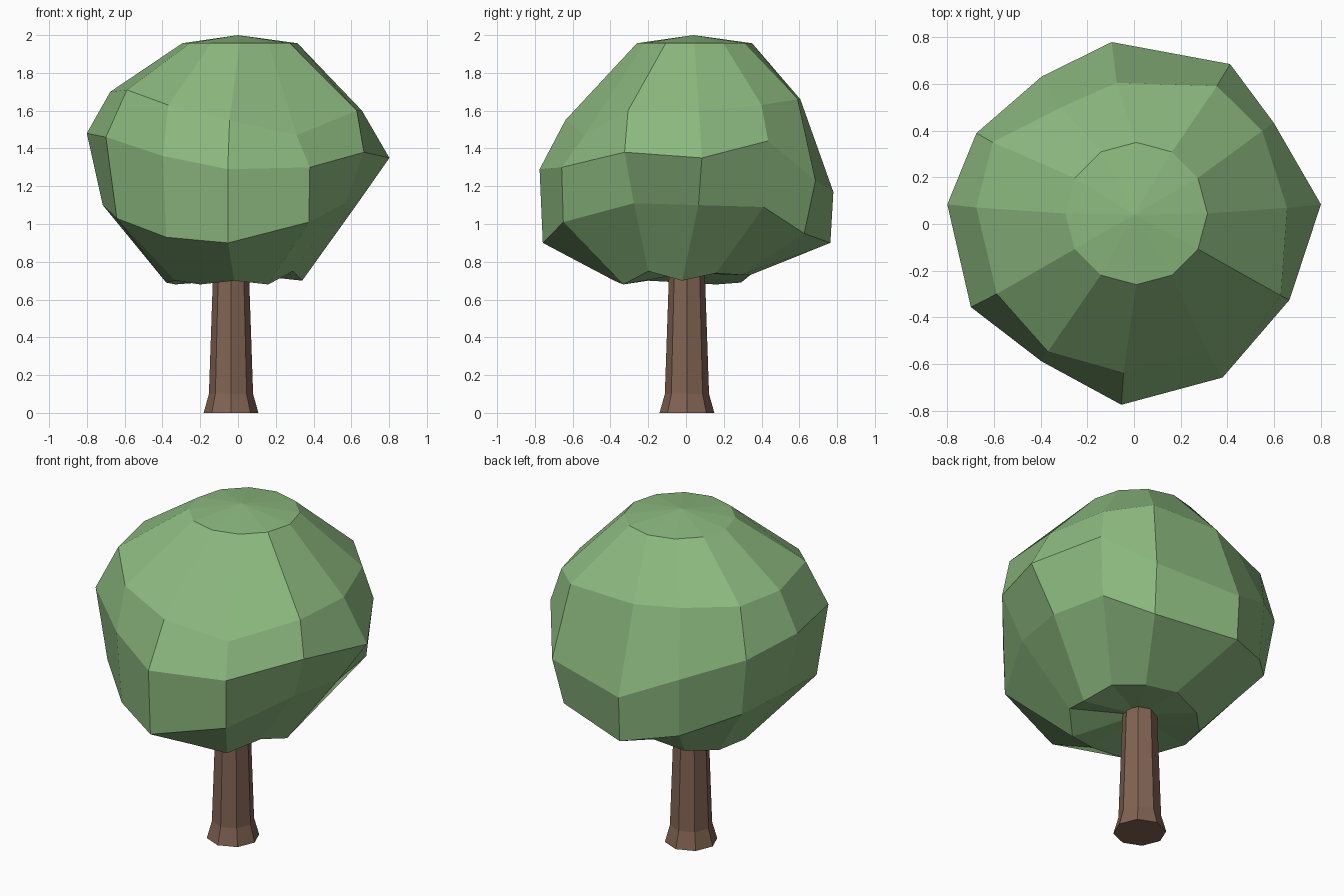
import bpy
import bmesh
from math import cos, sin, radians
from mathutils import Vector

default_cube = bpy.data.objects.get("Cube")
if default_cube:
    bpy.data.objects.remove(default_cube, do_unlink=True)


def make_material(name, colour):
    material = bpy.data.materials.new(name)
    material.use_nodes = True
    material.diffuse_color = (*colour, 1)
    shader = material.node_tree.nodes["Principled BSDF"]
    shader.inputs["Base Color"].default_value = (*colour, 1)
    shader.inputs["Roughness"].default_value = 0.9
    return material


def add_ring(bm, angles, radii, heights, centre=(0, 0)):
    """Add one loop of vertices around a vertical axis."""
    ring = []
    for angle, radius, height in zip(angles, radii, heights):
        x = centre[0] + radius * cos(radians(angle))
        y = centre[1] + radius * sin(radians(angle))
        ring.append(bm.verts.new((x, y, height)))
    return ring


def bridge(bm, lower, upper):
    """Join two loops with a band of quads."""
    count = len(lower)
    for i in range(count):
        j = (i + 1) % count
        bm.faces.new((lower[i], lower[j], upper[j], upper[i]))


def fan(bm, ring, tip):
    """Close a loop with triangles that meet at a tip."""
    pole = bm.verts.new(Vector(tip))
    for i, vert in enumerate(ring):
        bm.faces.new((vert, ring[(i + 1) % len(ring)], pole))


def finish(bm, name, material):
    bmesh.ops.recalc_face_normals(bm, faces=bm.faces[:])
    mesh = bpy.data.meshes.new(name)
    bm.to_mesh(mesh)
    bm.free()
    mesh.materials.append(material)
    obj = bpy.data.objects.new(name, mesh)
    bpy.context.collection.objects.link(obj)
    return obj


leaf_green = make_material("leaf green", (0.26, 0.48, 0.21))
bark_brown = make_material("bark brown", (0.22, 0.125, 0.085))

# Trunk: eight sides, flared at the foot
trunk = bmesh.new()
sides = 8
octagon = [i * 360 / sides for i in range(sides)]
trunk_rings = []
for radius, height in ((0.145, 0), (0.117, 0.1), (0.093, 0.8)):
    trunk_rings.append(add_ring(trunk, octagon, [radius] * sides,
                                [height] * sides, (-0.037, 0.005)))
for lower, upper in zip(trunk_rings, trunk_rings[1:]):
    bridge(trunk, lower, upper)
trunk.faces.new(trunk_rings[0])
trunk.faces.new(trunk_rings[-1])
finish(trunk, "trunk", bark_brown)

# Crown: uneven faceted ball, twelve segments around
crown = bmesh.new()
segments = 12
even = [i * 360 / segments for i in range(segments)]
spokes = [6, 36, 59, 97, 122, 150, 174, 207, 236, 266, 300, 334]

underside = add_ring(
    crown, even, [0.36] * segments,
    [.7, .74, .73, .73, .69, .68, .69, .7, .68, .7, .68, .75],
    (-0.02, -0.02))
belly = add_ring(
    crown, spokes,
    [.63, .7, .73, .77, .72, .72, .72, .72, .68, .76, .75, .63],
    [1.1, 1.09, .95, .9, .95, 1.05, 1.1, 1.03, .93, .9, 1.01, 1.11])
waist = add_ring(
    crown, spokes,
    [.806, .74, .8, .786, .746, .78, .805, .785, .71, .777, .76, .742],
    [1.35, 1.44, 1.23, 1.17, 1.3, 1.4, 1.48, 1.46, 1.36, 1.29, 1.3, 1.38])
shoulder = add_ring(
    crown, spokes,
    [.66, .68, .69, .61, .59, .7, .68, .66, .66, .64, .62, .7],
    [1.6, 1.63, 1.66, 1.66, 1.66, 1.69, 1.7, 1.71, 1.63, 1.55, 1.47, 1.6])
cap = add_ring(crown, even, [0.305] * segments, [1.957] * segments, (0.01, 0.045))

bands = (underside, belly, waist, shoulder, cap)
for lower, upper in zip(bands, bands[1:]):
    bridge(crown, lower, upper)
fan(crown, cap, (0, 0.04, 2))
fan(crown, underside, (-0.03, 0, 0.74))
finish(crown, "crown", leaf_green)
